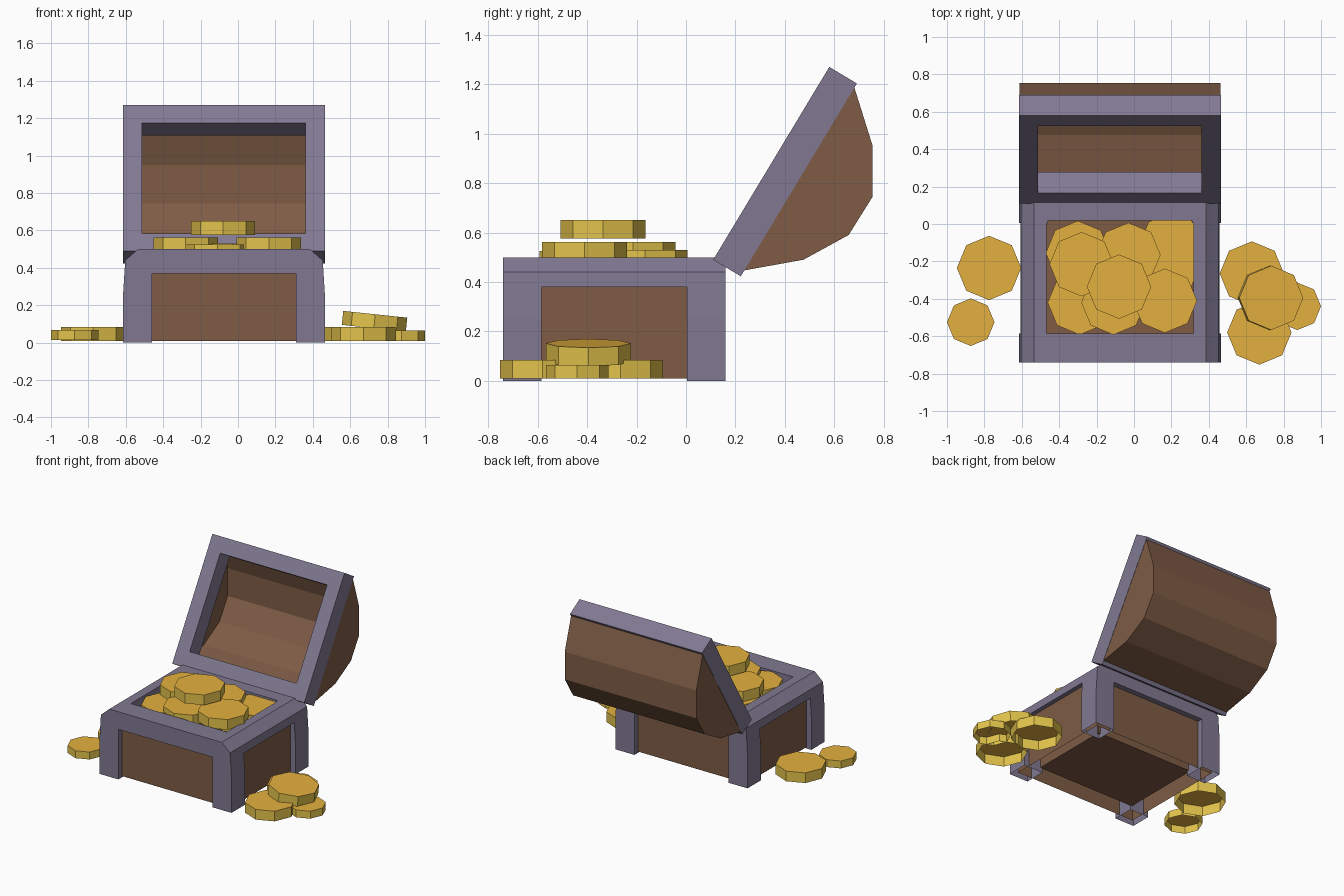
import bpy, bmesh, math
from mathutils import Matrix, Vector

if "Cube" in bpy.data.objects:
    bpy.data.objects.remove(bpy.data.objects["Cube"])


def lin(c):
    c /= 255
    return c / 12.92 if c <= 0.04045 else ((c + 0.055) / 1.055) ** 2.4


def material(name, r, g, b):
    m = bpy.data.materials.new(name)
    m.diffuse_color = (lin(r), lin(g), lin(b), 1)
    m.use_nodes = True
    m.node_tree.nodes["Principled BSDF"].inputs["Base Color"].default_value = m.diffuse_color
    return m


METAL = material("grey metal", 129, 121, 146)
WOOD = material("brown wood", 127, 92, 69)
GOLD_FACE = material("gold face", 228, 176, 63)
GOLD_EDGE = material("gold edge", 228, 196, 76)


def finish(name, bm, *mats):
    bmesh.ops.recalc_face_normals(bm, faces=bm.faces)
    me = bpy.data.meshes.new(name)
    bm.to_mesh(me)
    bm.free()
    for m in mats:
        me.materials.append(m)
    ob = bpy.data.objects.new(name, me)
    bpy.context.collection.objects.link(ob)
    return ob


def prism(name, pts, axis, lo, hi, mat, open_sides=(), caps=True):
    """Extrude a profile along x (points are y,z), y (x,z) or z (x,y)."""
    place = {"x": lambda p, t: (t, p[0], p[1]),
             "y": lambda p, t: (p[0], t, p[1]),
             "z": lambda p, t: (p[0], p[1], t)}[axis]
    bm = bmesh.new()
    a = [bm.verts.new(place(p, lo)) for p in pts]
    b = [bm.verts.new(place(p, hi)) for p in pts]
    n = len(pts)
    for i in range(n):
        if i not in open_sides:
            j = (i + 1) % n
            bm.faces.new((a[i], a[j], b[j], b[i]))
    if caps:
        bm.faces.new(a)
        bm.faces.new(b)
    return finish(name, bm, mat)


def rect(x0, x1, y0, y1):
    return [(x0, y0), (x1, y0), (x1, y1), (x0, y1)]


# chest outline
L, R, F, B, TOP = -0.615, 0.465, -0.74, 0.16, 0.5
W = 0.155

# corner posts and side rails, with a sloping outer shoulder
post = [(0, 0), (0, 0.25), (0.012, 0.44), (0.08, TOP), (W, TOP), (W, 0)]
rail = [(0.008, 0.38), (0.012, 0.44), (0.08, TOP), (0.148, TOP), (0.148, 0.38)]
for side, edge, s in (("left", L, 1), ("right", R, -1)):
    shape = [(edge + s * x, z) for x, z in post]
    prism(f"front_{side}_post", shape, "y", F, F + W, METAL, open_sides=(5,))
    prism(f"back_{side}_post", shape, "y", B - W, B, METAL, open_sides=(5,))
    prism(f"{side}_rail", [(edge + s * x, z) for x, z in rail], "y",
          F + W, B - W, METAL, caps=False)

# front and back rails
prism("front_rail", rect(F, F + W, 0.37, TOP), "x", L + W, R - W, METAL, caps=False)
prism("back_rail", rect(0.02, B, 0.37, TOP), "x", L + W, R - W, METAL, caps=False)

# wooden box: recessed outer panels, inner walls and floor
prism("outer_panels", rect(L + 0.04, R - 0.04, F + 0.04, B - 0.04), "z",
      0.01, 0.4, WOOD, caps=False)
inner = rect(L + 0.14, R - 0.14, F + 0.15, B - 0.14)
prism("inner_walls", inner, "z", 0.035, 0.4, WOOD, caps=False)
bm = bmesh.new()
bm.faces.new([bm.verts.new((x, y, 0.035)) for x, y in inner])
finish("box_floor", bm, WOOD)

# lid frame, tilted open about the back edge
hinge, along, out = Vector((0.11, 0.49)), Vector((0.516, 0.857)), Vector((0.857, -0.516))


def lid_bar(name, v0, v1, x0, x1):
    pts = [hinge + along * v + out * t for v, t in rect(v0, v1, 0, 0.13)]
    prism(name, pts, "x", x0, x1, METAL)


LEN = 0.91
lid_bar("lid_left_bar", 0, LEN, L, L + 0.103)
lid_bar("lid_right_bar", 0, LEN, R - 0.103, R)
lid_bar("lid_lower_bar", 0, 0.11, L + 0.103, R - 0.103)
lid_bar("lid_upper_bar", LEN - 0.11, LEN, L + 0.103, R - 0.103)

# faceted wooden lid shell, open towards the frame
arch = [(0.225, 0.445), (0.475, 0.49), (0.658, 0.59), (0.755, 0.745),
        (0.755, 0.95), (0.68, 1.19)]
prism("lid_shell", arch, "x", L + 0.002, R - 0.002, WOOD, open_sides=(5,))


# eight-sided coins with open undersides
def coin(name, x, y, top, r=0.172, h=0.075, tilt=0):
    bm = bmesh.new()
    bmesh.ops.create_cone(bm, cap_ends=True, segments=8, radius1=r, radius2=r, depth=h)
    bm.normal_update()
    bmesh.ops.delete(bm, geom=[f for f in bm.faces if f.normal.z < -0.5],
                     context="FACES_ONLY")
    for f in bm.faces:
        f.material_index = 0 if f.normal.z > 0.5 else 1
    bmesh.ops.transform(bm, verts=bm.verts, matrix=Matrix.Translation(
        (x, y, top - h / 2)) @ Matrix.Rotation(tilt, 4, "Y"))
    ob = finish(name, bm, GOLD_FACE, GOLD_EDGE)
    # keep the open shell facing outwards
    if max(ob.data.polygons, key=lambda p: p.center.z).normal.z < 0:
        ob.data.flip_normals()


loose = [(-0.775, -0.235, 0.085), (0.63, -0.265, 0.085), (0.67, -0.58, 0.085)]
for i, c in enumerate(loose):
    coin(f"loose_coin_{i + 1}", *c)
coin("small_coin_left", -0.873, -0.525, 0.068, r=0.127, h=0.055)
coin("small_coin_right", 0.873, -0.44, 0.065, r=0.127, h=0.055)
coin("leaning_coin", 0.73, -0.395, 0.152, tilt=math.radians(6))

pile = [(-0.08, -0.335, 0.65), (-0.28, -0.215, 0.562), (0.165, -0.41, 0.562),
        (-0.03, -0.165, 0.53), (-0.11, -0.42, 0.525), (-0.3, -0.155, 0.485),
        (0.2, -0.11, 0.485), (-0.29, -0.42, 0.49), (0.17, -0.25, 0.48)]
for i, c in enumerate(pile):
    coin(f"pile_coin_{i + 1}", *c)
